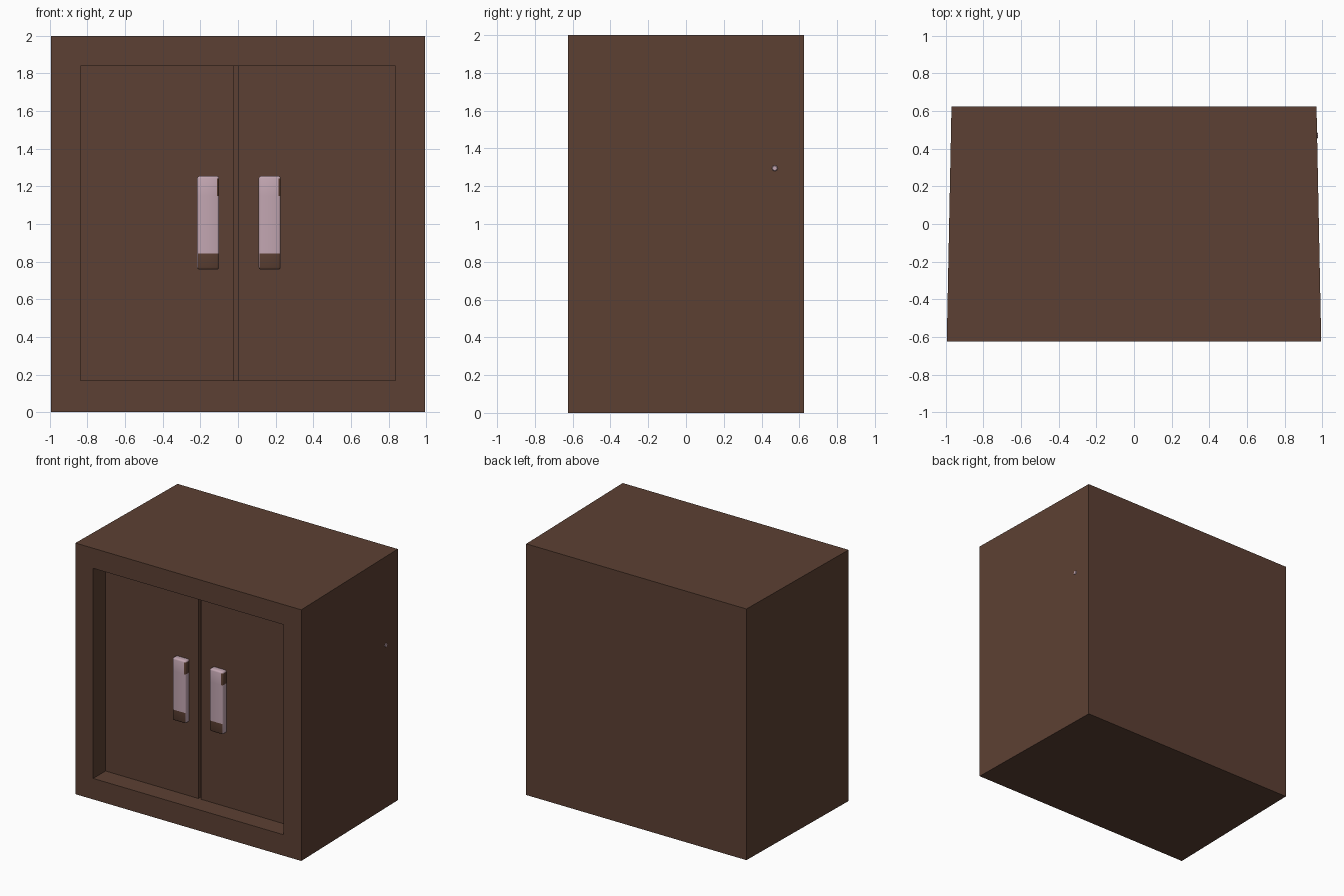
import bpy, bmesh, math
from mathutils import Matrix, Vector

if "Cube" in bpy.data.objects:
    bpy.data.objects.remove(bpy.data.objects["Cube"])


def material(name, rgb):
    m = bpy.data.materials.new(name)
    m.diffuse_color = (*rgb, 1)
    m.use_nodes = True
    m.node_tree.nodes["Principled BSDF"].inputs["Base Color"].default_value = m.diffuse_color
    return m


BROWN = material("dark brown wood", (0.107, 0.051, 0.033))
PINK = material("pale pink metal", (0.54, 0.38, 0.44))


def finish(name, bm, mats):
    bmesh.ops.recalc_face_normals(bm, faces=bm.faces)
    me = bpy.data.meshes.new(name)
    bm.to_mesh(me)
    bm.free()
    for m in mats:
        me.materials.append(m)
    ob = bpy.data.objects.new(name, me)
    bpy.context.collection.objects.link(ob)
    return ob


def box(x0, x1, y0, y1, z0, z1):
    bm = bmesh.new()
    bmesh.ops.create_cube(bm, size=1)
    for v in bm.verts:
        v.co = ((x0 + x1) / 2 + v.co.x * (x1 - x0),
                (y0 + y1) / 2 + v.co.y * (y1 - y0),
                (z0 + z1) / 2 + v.co.z * (z1 - z0))
    return bm


# Cabinet shell: tapers slightly to the back, front opened by an inset
bm = box(-0.995, 0.995, -0.625, 0.625, 0, 2)
for v in bm.verts:
    if v.co.y > 0:
        v.co.x *= 0.97 / 0.995
bm.normal_update()
front = min(bm.faces, key=lambda f: f.calc_center_median().y)
bmesh.ops.inset_region(bm, faces=[front], thickness=0.16)
for v in front.verts:
    v.co = (math.copysign(0.838, v.co.x), -0.625, 0.167 if v.co.z < 1 else 1.84)
hole = bmesh.ops.extrude_discrete_faces(bm, faces=[front])["faces"][0]
for v in hole.verts:
    v.co.y = 0.5
finish("cabinet_body", bm, [BROWN])

# Two recessed doors with a narrow gap
for name, x0, x1 in (("left_door", -0.838, -0.02), ("right_door", 0.002, 0.838)):
    finish(name, box(x0, x1, -0.47, -0.40, 0.167, 1.84), [BROWN])


# Bevelled handles with brown patches at the lower front and upper right side
def handle(name, x0, x1):
    bm = box(x0, x1, -0.518, -0.46, 0.757, 1.255)
    bmesh.ops.bevel(bm, geom=bm.edges[:], offset=0.012, segments=2,
                    profile=0.5, affect='EDGES')
    for z in (0.843, 1.15):
        bmesh.ops.bisect_plane(bm, geom=bm.verts[:] + bm.edges[:] + bm.faces[:],
                               plane_co=(0, 0, z), plane_no=(0, 0, 1))
    bm.normal_update()
    for f in bm.faces:
        c = f.calc_center_median()
        low_front = c.z < 0.843 and f.normal.y < -0.8
        high_side = c.z > 1.15 and f.normal.x > 0.3 and abs(f.normal.z) < 0.3
        f.material_index = int(low_front or high_side)
    ob = finish(name, bm, [PINK, BROWN])
    bpy.ops.object.select_all(action='DESELECT')
    ob.select_set(True)
    bpy.context.view_layer.objects.active = ob
    bpy.ops.object.shade_smooth_by_angle(angle=math.radians(50))


handle("left_handle", -0.217, -0.10)
handle("right_handle", 0.11, 0.227)

# Tiny stud showing through the right side
bm = bmesh.new()
bmesh.ops.create_cone(bm, cap_ends=True, segments=8, radius1=0.018, radius2=0.012,
                      depth=0.008, matrix=Matrix.Translation(Vector((0.974, 0.47, 1.295)))
                      @ Matrix.Rotation(math.pi / 2, 4, 'Y'))
finish("side_stud", bm, [PINK])
